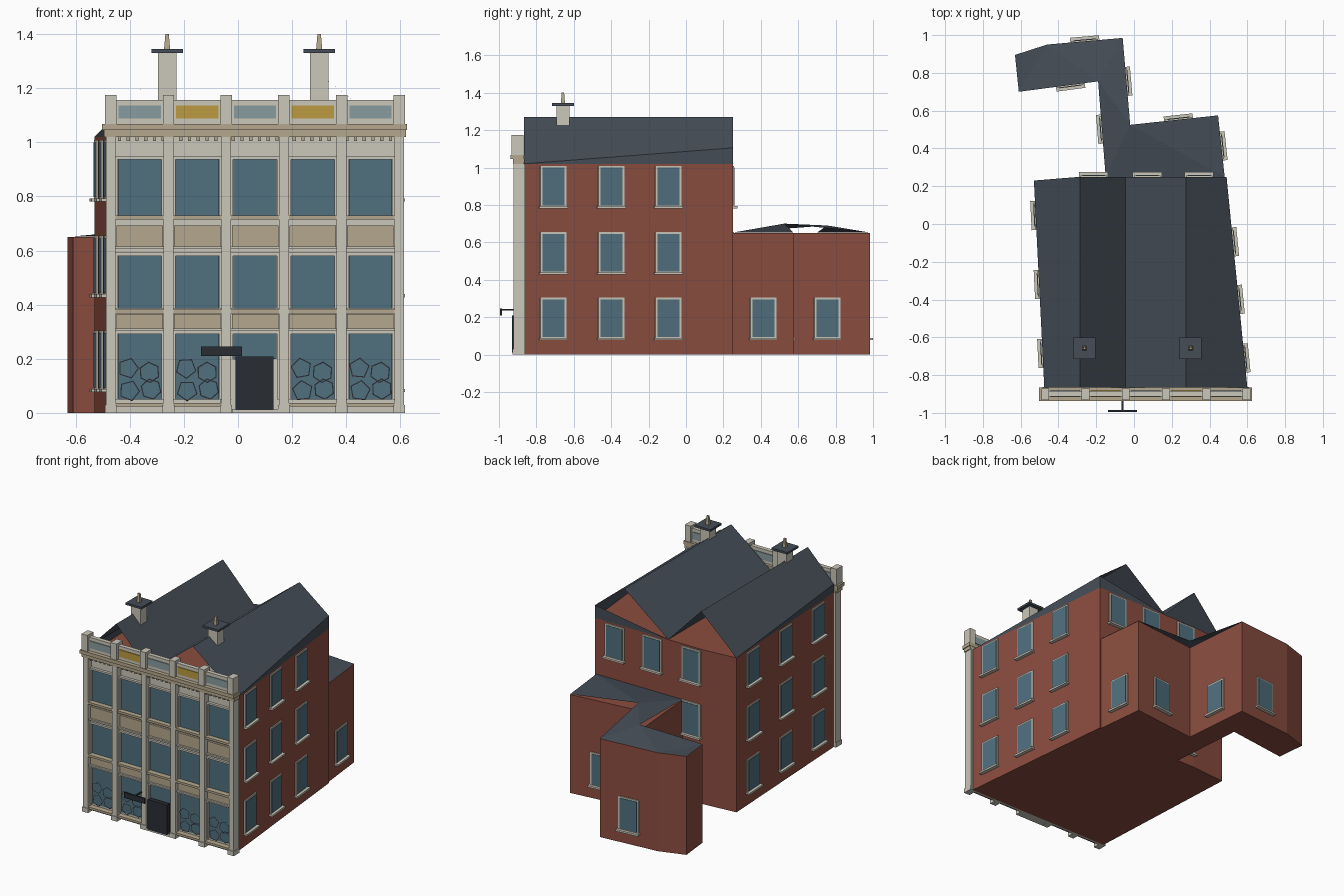
import bpy, bmesh, math
from mathutils import Matrix, Vector

if "Cube" in bpy.data.objects:
    bpy.data.objects.remove(bpy.data.objects["Cube"])

COL = {"brick": (.26, .075, .05), "slate": (.06, .075, .095), "stone": (.6, .57, .49),
       "tan": (.46, .39, .27), "glass": (.08, .16, .21), "pale_glass": (.25, .33, .34),
       "gold": (.5, .33, .05), "dark": (.022, .027, .034)}
MATS = {}
for k, c in COL.items():
    MATS[k] = bpy.data.materials.new(k)
    MATS[k].diffuse_color = (*c, 1)
PARTS = {}


def part(name, mat):
    """Shared bmesh for one named part."""
    return PARTS.setdefault(name, (bmesh.new(), mat))[0]


def box(name, mat, lo, hi, frame=Matrix()):
    """Box between two corners, optionally in a local frame."""
    lo, hi = Vector(lo), Vector(hi)
    m = frame @ Matrix.Translation((lo + hi) / 2) @ Matrix.Diagonal((*(hi - lo), 1))
    bmesh.ops.create_cube(part(name, mat), size=1, matrix=m)


def sheet(name, mat, verts, faces):
    bm = part(name, mat)
    vs = [bm.verts.new(v) for v in verts]
    for f in faces:
        bm.faces.new([vs[i] for i in f])


def prism(name, mat, plan, z1):
    """Closed block over a plan outline."""
    n = len(plan)
    vs = [(x, y, 0) for x, y in plan] + [(x, y, z1) for x, y in plan]
    sheet(name, mat, vs, [list(range(n))[::-1], list(range(n, 2 * n))] +
          [(i, (i + 1) % n, n + (i + 1) % n, n + i) for i in range(n)])


def window(p, q, t, z):
    """Window with surround and sill on the wall p-q (outside is on the right)."""
    p, q = Vector(p), Vector(q)
    c, d = p.lerp(q, t), q - p
    m = Matrix.Translation((c.x, c.y, z)) @ Matrix.Rotation(math.atan2(d.y, d.x), 4, 'Z')
    box("window_surrounds", "stone", (-.07, -.007, 0), (.07, .005, .222), m)
    box("window_panes", "glass", (-.059, -.01, .01), (.059, 0, .212), m)
    box("window_sills", "stone", (-.077, -.025, -.006), (.077, .005, .006), m)


# Brick main block and L-shaped rear wing
main = [(-.475, -.865), (.60, -.865), (.49, .25), (-.285, .25), (-.53, .23)]
wing = [(.48, .25), (.445, .575), (-.02, .525), (-.06, .985), (-.46, .95),
        (-.63, .895), (-.61, .70), (-.19, .755), (-.15, .25)]
prism("main_walls", "brick", main, 1.02)
prism("wing_walls", "brick", wing, .65)

# Double-ridged main roof: open sheets with filler along the skewed eaves
F, B = -.865, .25
sheet("main_roof", "slate",
      [(-.475, F, 1.076), (-.285, F, 1.27), (-.045, F, 1.02), (.275, F, 1.27), (.60, F, 1.02),
       (-.53, .23, 1.02), (-.285, B, 1.27), (-.045, B, 1.02), (.275, B, 1.27), (.49, B, 1.105),
       (.49, B, 1.02), (-.475, F, 1.02)],
      [(0, 1, 6, 5), (1, 2, 7, 6), (2, 3, 8, 7), (3, 4, 9, 8), (4, 10, 9), (7, 9, 10), (0, 5, 11)])

# Wing roof, lifted at the two inner corners
lift = {2: .70, 7: .69}
sheet("wing_roof", "slate", [(x, y, lift.get(i, .652)) for i, (x, y) in enumerate(wing)],
      [(0, 1, 2), (0, 2, 8), (2, 7, 8), (2, 3, 7), (3, 4, 7), (4, 6, 7), (4, 5, 6)])

# Side and rear windows
FLOORS = (.083, .433, .787)
for z in FLOORS:
    for y in (-.71, -.40, -.095):
        window(main[1], main[2], (y + .865) / 1.115, z)
    for y in (.045, -.32, -.685):
        window(main[4], main[0], (.23 - y) / 1.095, z)
    window((.49, B), (-.53, B), .69, z)
for x in (.07, .345):
    window((.49, B), (-.53, B), (.49 - x) / 1.02, FLOORS[2])
for i, t in ((0, .5), (1, .45), (2, .5), (3, .5), (6, .65), (7, .5)):
    window(wing[i], wing[i + 1], t, FLOORS[0])

# Stone front: backing, pilasters, parapet posts
box("front_backing", "stone", (-.485, -.882, 0), (.61, -.862, 1.02))
PX = [-.47 + .2132 * i for i in range(6)]
for x in PX:
    box("pilasters", "stone", (x - .018, -.922, 0), (x + .018, -.865, 1.03))
    box("pilaster_bases", "stone", (x - .022, -.927, 0), (x + .022, -.865, .03))
    box("parapet_posts", "stone", (x - .021, -.932, 1.065), (x + .021, -.87, 1.175))

# Five repeated bays
for b in range(5):
    c = (PX[b] + PX[b + 1]) / 2
    for z0, z1 in ((.05, .292), (.385, .58), (.73, .937)):
        base = z0
        if b == 2 and z0 < .1:
            base = .20
        box("front_panes", "glass", (c - .08, -.888, base), (c + .08, -.875, z1))
        for s in (-1, 1):
            box("front_stiles", "stone", (c + s * .086 - .005, -.9, z0), (c + s * .086 + .005, -.875, z1))
        box("front_heads", "stone", (c - .09, -.9, z1), (c + .09, -.875, z1 + .012))
    for z in (.03, .375, .722):
        if b != 2 or z > .1:
            box("front_sills", "tan", (c - .094, -.918, z - .007), (c + .094, -.875, z + .007))
    for z0, z1 in ((.312, .365), (.615, .692)):
        box("spandrels", "tan", (c - .086, -.896, z0), (c + .086, -.875, z1))
        box("spandrel_ledges", "stone", (c - .092, -.908, z0 - .01), (c + .092, -.875, z0))
    # Parapet panel
    box("parapet", "stone", (c - .1, -.912, 1.065), (c + .1, -.885, 1.157))
    pm = "gold" if b % 2 else "pale_glass"
    box("parapet_inset_" + pm, pm, (c - .078, -.917, 1.088), (c + .078, -.88, 1.135))
    # Window tracery: five-sided rings
    if b != 2:
        for i, (dx, z) in enumerate(((-.042, .165), (.036, .15), (-.038, .082), (.042, .088))):
            bm = part("window_tracery", "dark")
            o, n = Vector((c + dx, -.892, z)), 5 + i % 2
            for k in range(n):
                a0, a1 = (math.tau * (k + j) / n + i * .6 + b for j in (0, 1))
                quad = [bm.verts.new(o + Vector((math.cos(a) * r, 0, math.sin(a) * r)))
                        for a, r in ((a0, .035), (a0, .040), (a1, .040), (a1, .035))]
                bm.faces.new(quad)

# Cornice with dentils
box("cornice", "tan", (-.495, -.925, 1.02), (.62, -.868, 1.045))
box("cornice_top", "tan", (-.502, -.937, 1.045), (.625, -.866, 1.068))
for i in range(34):
    x = -.47 + i * .0323
    box("dentils", "tan", (x - .006, -.912, 1.005), (x + .006, -.88, 1.02))

# Doorway: side panel, door leaf, step
box("door_side_panel", "stone", (-.024, -.895, .01), (.0, -.875, .2))
box("door_side_panel", "stone", (-.065, -.89, .01), (-.02, -.875, .2))
box("door", "dark", (-.01, -.93, .01), (.132, -.9, .208))
box("door_step", "stone", (-.02, -.927, 0), (.15, -.87, .014))

# Hanging sign on a bracket
box("hanging_sign", "dark", (-.137, -.995, .21), (.015, -.985, .246))
box("sign_bracket", "dark", (-.066, -.99, .236), (-.056, -.88, .244))

# Chimneys with flared caps and spiked pots
for x in (-.262, .30):
    box("chimneys", "stone", (x - .034, -.692, 1.02), (x + .034, -.624, 1.33))
    box("chimney_caps", "slate", (x - .058, -.716, 1.33), (x + .058, -.6, 1.344))
    bmesh.ops.create_cone(part("chimney_pots", "tan"), segments=4, radius1=.016, radius2=.009,
                          depth=.058, cap_ends=True,
                          matrix=Matrix.Translation((x, -.658, 1.371)) @ Matrix.Rotation(math.pi / 4, 4, 'Z'))

# Turn the collected parts into objects
for name, (bm, mat) in PARTS.items():
    if name not in ("main_roof", "wing_roof", "window_tracery"):
        bmesh.ops.recalc_face_normals(bm, faces=bm.faces)
    me = bpy.data.meshes.new(name)
    bm.to_mesh(me)
    bm.free()
    me.materials.append(MATS[mat])
    bpy.context.collection.objects.link(bpy.data.objects.new(name, me))

for m in bpy.data.materials:
    if m.users and not m.is_grease_pencil:
        m.use_nodes = True
        m.node_tree.nodes["Principled BSDF"].inputs["Base Color"].default_value = m.diffuse_color
